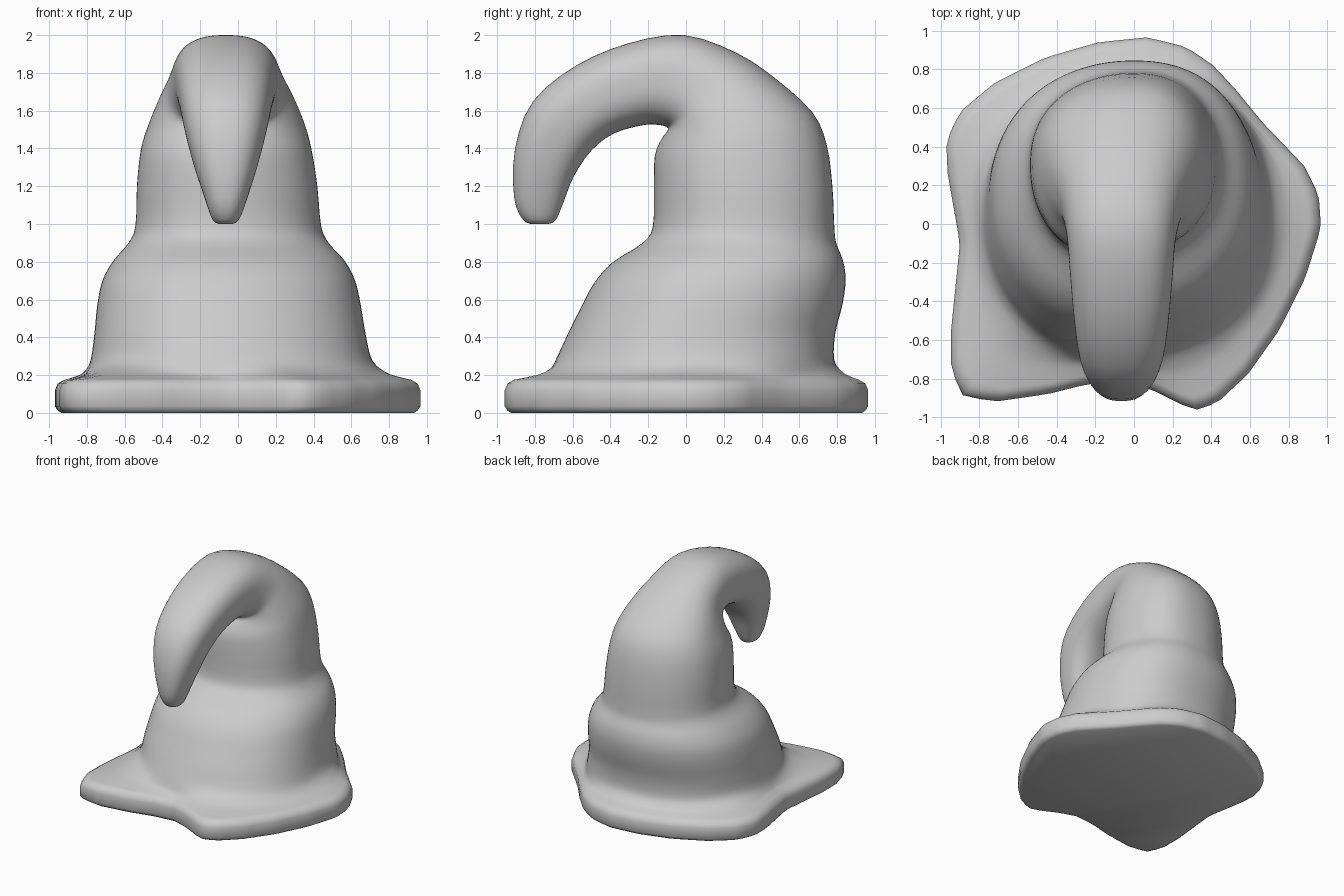
import bpy, bmesh, math
from mathutils import Vector

if "Cube" in bpy.data.objects:
    bpy.data.objects.remove(bpy.data.objects["Cube"])

N = 96

# Brim outline, counter-clockwise, seen from above
outline = [(.967, -.02), (.955, .15), (.88, .30), (.66, .53), (.53, .69), (.41, .82), (.27, .915),
           (.07, .965), (-.18, .94), (-.46, .86), (-.72, .73), (-.90, .58), (-.97, .43), (-.965, .27),
           (-.90, -.10), (-.945, -.54), (-.945, -.76), (-.885, -.885), (-.73, -.92), (-.45, -.88),
           (-.25, -.83), (-.05, -.81), (.10, -.86), (.31, -.965), (.43, -.925), (.59, -.775),
           (.75, -.55), (.885, -.28)]
polar = sorted((math.atan2(y, x) % math.tau, math.hypot(x, y)) for x, y in outline)
polar = [(polar[-1][0] - math.tau, polar[-1][1])] + polar + [(polar[0][0] + math.tau, polar[0][1])]


def brim_point(t, scale, z):
    for (a, ra), (b, rb) in zip(polar, polar[1:]):
        if a <= t <= b:
            pa = Vector((ra * math.cos(a), ra * math.sin(a), 0))
            pb = Vector((rb * math.cos(b), rb * math.sin(b), 0))
            d = Vector((math.cos(t), math.sin(t), 0))
            e = pb - pa
            r = (pa.x * e.y - pa.y * e.x) / (d.x * e.y - d.y * e.x)
            return Vector((d.x * r * scale, d.y * r * scale, z))


def ring(yo, zo, yi, zi, x0, x1, n=2.2, skew=0.0):
    """Tilted superellipse through an outer (back/top) and an inner (front/under) point."""
    pts = []
    for i in range(N):
        c, s = math.cos(math.tau * i / N), math.sin(math.tau * i / N)
        k = (abs(c) ** n + abs(s) ** n) ** (-1 / n)
        c, s = c * k, s * k
        pts.append(Vector(((x0 + x1) / 2 + (x1 - x0) / 2 * c + skew * s * (1 - c * c),
                           (yo + yi) / 2 + (yo - yi) / 2 * s,
                           (zo + zi) / 2 + (zo - zi) / 2 * s)))
    return pts


def catmull(p0, p1, p2, p3, t):
    return 0.5 * (2 * p1 + (p2 - p0) * t + (2 * p0 - 5 * p1 + 4 * p2 - p3) * t * t
                  + (3 * p1 - p0 - 3 * p2 + p3) * t ** 3)


# Brim rings
brim = [[brim_point(math.tau * i / N, s, z) for i in range(N)]
        for s, z in [(.965, 0), (.985, .012), (1, .035), (1, .12), (.985, .155), (.95, .175)]]

# Crown and curled tip: outer y,z / inner y,z / x min,max / squareness / sideways skew
crown = [ring(*r) for r in [
    (.785, .28, -.69, .28, -.78, .71, 2.2, .05),
    (.79, .42, -.625, .42, -.76, .675, 2.2, .05),
    (.83, .58, -.555, .56, -.745, .65, 2.2, .05),
    (.845, .71, -.485, .69, -.718, .62, 2.2, .05),
    (.83, .81, -.385, .80, -.66, .565, 2.2, .05),
    (.795, .90, -.23, .90, -.58, .48, 2.2, .05),
    (.785, .99, -.175, .99, -.543, .44, 2.2, .05),
    (.775, 1.20, -.17, 1.20, -.535, .42, 2.2, .05),
    (.745, 1.42, -.165, 1.36, -.515, .39, 2.2, .05),
    (.67, 1.59, -.13, 1.45, -.475, .355, 2.2, .04),
    (.48, 1.765, -.10, 1.49, -.425, .305, 2.3, .02),
    (.27, 1.905, -.10, 1.513, -.375, .25, 2.4),
    (-.01, 2.0, -.15, 1.525, -.345, .215, 2.5),
    (-.30, 1.958, -.23, 1.523, -.33, .20, 2.5),
    (-.58, 1.84, -.38, 1.48, -.31, .18, 2.5),
    (-.81, 1.65, -.50, 1.39, -.283, .153, 2.5),
    (-.905, 1.40, -.595, 1.25, -.235, .105, 2.5),
    (-.91, 1.14, -.65, 1.11, -.172, .045, 2.4),
    (-.865, 1.025, -.69, 1.02, -.135, .005),
    (-.82, 1.0, -.73, 1.0, -.10, -.03)]]

# Flare joining brim and crown, then smooth along the length
flare = []
for f, z in [(.3, .19), (.65, .215)]:
    flare.append([a.lerp(b, f) for a, b in zip(brim[-1], crown[0])])
    for p in flare[-1]:
        p.z = z
keys = [brim[-1]] + flare + crown
rings = brim[:-1]
for k in range(len(keys) - 1):
    q = [keys[max(k - 1, 0)], keys[k], keys[k + 1], keys[min(k + 2, len(keys) - 1)]]
    for j in range(3):
        rings.append([catmull(*p, j / 3) for p in zip(*q)])
rings.append(keys[-1])

# Skin the rings and close both ends
bm = bmesh.new()
loops = [[bm.verts.new(p) for p in r] for r in rings]
for a, b in zip(loops, loops[1:]):
    for i in range(N):
        j = (i + 1) % N
        bm.faces.new((a[i], a[j], b[j], b[i]))
bm.faces.new(loops[0][::-1])
bm.faces.new(loops[-1])
bmesh.ops.recalc_face_normals(bm, faces=bm.faces[:])
mesh = bpy.data.meshes.new("floppy_hat")
bm.to_mesh(mesh)
bm.free()
hat = bpy.data.objects.new("floppy_hat", mesh)
bpy.context.collection.objects.link(hat)
bpy.context.view_layer.objects.active = hat
hat.select_set(True)
bpy.ops.object.shade_smooth_by_angle(angle=math.radians(50))
